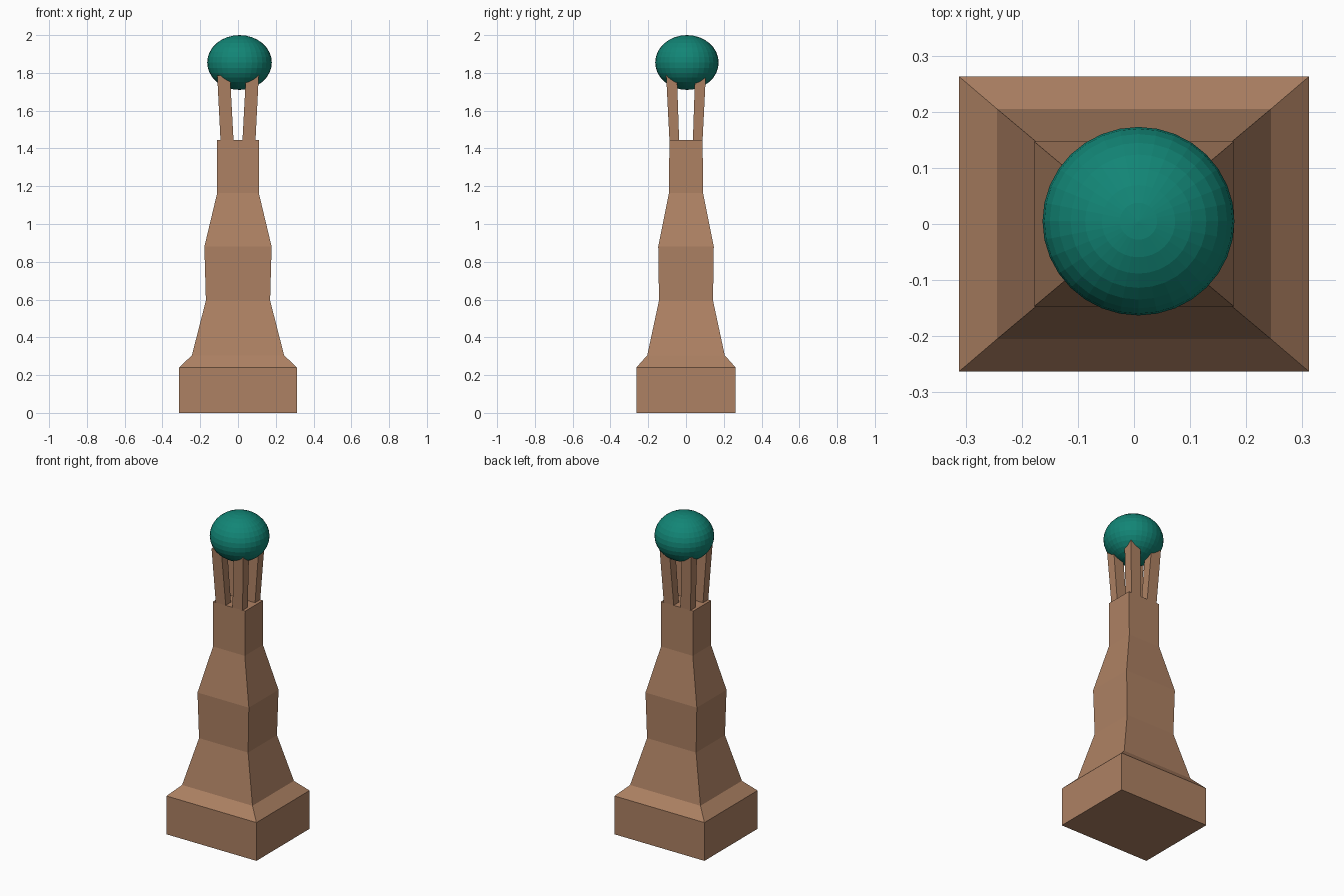
import bpy, bmesh
from mathutils import Matrix

if "Cube" in bpy.data.objects:
    bpy.data.objects.remove(bpy.data.objects["Cube"])


def material(name, rgb):
    m = bpy.data.materials.new(name)
    m.diffuse_color = (*rgb, 1)
    m.use_nodes = True
    m.node_tree.nodes["Principled BSDF"].inputs["Base Color"].default_value = m.diffuse_color
    return m


brown = material("warm brown", (0.42, 0.22, 0.125))
teal = material("deep teal", (0.006, 0.235, 0.18))


def add_object(name, bm, mat):
    bmesh.ops.recalc_face_normals(bm, faces=bm.faces)
    mesh = bpy.data.meshes.new(name)
    bm.to_mesh(mesh)
    bm.free()
    mesh.materials.append(mat)
    obj = bpy.data.objects.new(name, mesh)
    bpy.context.collection.objects.link(obj)
    return obj


def loft(name, sections, mat):
    """Closed skin through rectangles given as (z, x0, x1, y0, y1)."""
    bm = bmesh.new()
    rings = [[bm.verts.new(p) for p in
              ((x0, y0, z), (x1, y0, z), (x1, y1, z), (x0, y1, z))]
             for z, x0, x1, y0, y1 in sections]
    for a, b in zip(rings, rings[1:]):
        for i in range(4):
            j = (i + 1) % 4
            bm.faces.new((a[i], a[j], b[j], b[i]))
    bm.faces.new(rings[0])
    bm.faces.new(rings[-1])
    return add_object(name, bm, mat)


# Stepped rectangular pedestal: height, half width, half depth
profile = [(0, 0.312, 0.263), (0.24, 0.312, 0.263), (0.305, 0.244, 0.205),
           (0.595, 0.17, 0.143), (0.88, 0.178, 0.147),
           (1.165, 0.11, 0.09), (1.445, 0.112, 0.088)]
loft("pedestal", [(z, -w, w, -d, d) for z, w, d in profile], brown)

# Four corner prongs leaning outward into the ball
for sx, side in ((-1, "left"), (1, "right")):
    for sy, end in ((-1, "front"), (1, "back")):
        loft(f"{end}_{side}_prong",
             [(1.43, sx * 0.023, sx * 0.092, sy * 0.036, sy * 0.087),
              (1.785, sx * 0.042, sx * 0.11, sy * 0.048, sy * 0.105)], brown)

# Slightly flattened faceted ball on top
bm = bmesh.new()
bmesh.ops.create_uvsphere(
    bm, u_segments=32, v_segments=16, radius=1,
    matrix=Matrix.Translation((0.008, 0.005, 1.855))
    @ Matrix.Diagonal((0.171, 0.168, 0.145, 1)))
add_object("ball", bm, teal)
